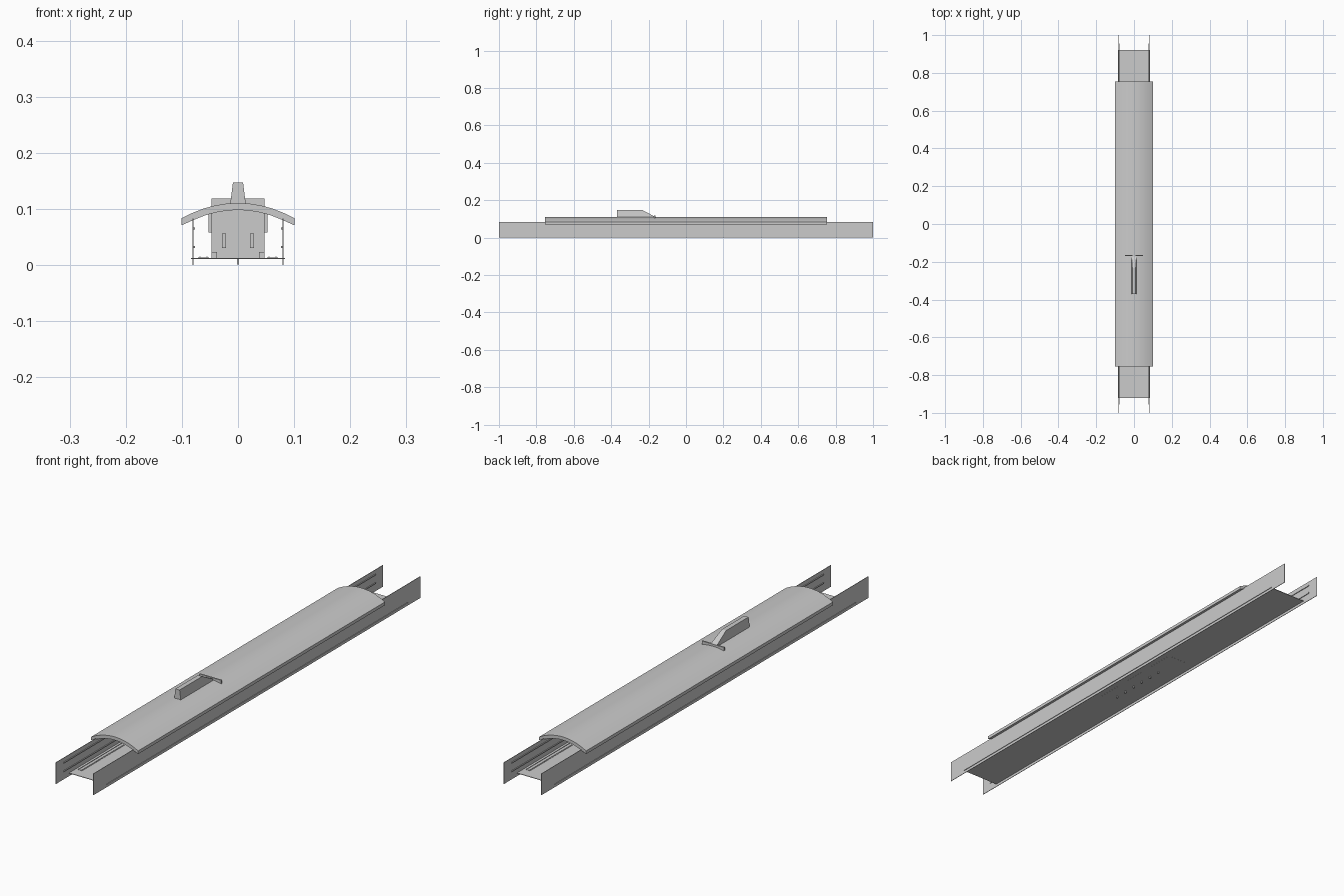
import bpy, bmesh
from mathutils import Vector

if "Cube" in bpy.data.objects:
    bpy.data.objects.remove(bpy.data.objects["Cube"])


def mesh_object(name, verts, faces):
    me = bpy.data.meshes.new(name)
    me.from_pydata(verts, [], faces)
    bm = bmesh.new()
    bm.from_mesh(me)
    bmesh.ops.recalc_face_normals(bm, faces=bm.faces)
    bm.to_mesh(me)
    bm.free()
    ob = bpy.data.objects.new(name, me)
    bpy.context.collection.objects.link(ob)
    return ob


def box(name, x0, x1, y0, y1, z0, z1):
    v = [(x, y, z) for x in (x0, x1) for y in (y0, y1) for z in (z0, z1)]
    f = [(0, 1, 3, 2), (4, 6, 7, 5), (0, 4, 5, 1), (2, 3, 7, 6), (0, 2, 6, 4), (1, 5, 7, 3)]
    return mesh_object(name, v, f)


def pair(name, x0, x1, *rest):
    box(name + "_right", x0, x1, *rest)
    box(name + "_left", -x1, -x0, *rest)


# Long side walls with inner handrails
pair("side_wall", 0.0795, 0.0815, -1, 1, 0, 0.083)
for label, z in (("lower", 0.03), ("upper", 0.063)):
    pair(label + "_wall_rail", 0.0765, 0.0795, -0.955, 0.955, z, z + 0.004)

# Floor deck, slightly wider than the walls
box("floor_deck", -0.084, 0.084, -0.92, 0.92, 0.0105, 0.0125)

# Twin rails and track beds
pair("track_bed", 0.052, 0.071, -0.88, 0.88, 0.0125, 0.0135)
for label, x in (("inner", 0.054), ("outer", 0.067)):
    pair(label + "_track_rail", x, x + 0.002, -0.88, 0.88, 0.0135, 0.0148)

# Arched roof: closed profile extruded along y
top = [(-0.1, 0.084), (-0.06, 0.101), (-0.02, 0.1095), (0.02, 0.1095), (0.06, 0.101), (0.1, 0.084)]
top = [(-0.101, 0.083), (-0.082, 0.0925), (-0.06, 0.101), (-0.041, 0.106), (-0.02, 0.1095), (0, 0.1105)]
top += [(-x, z) for x, z in reversed(top[:-1])]
low = [(x * (1 if abs(x) > 0.1 else 0.97), z - 0.0125) for x, z in reversed(top)]
prof = top + low
n = len(prof)
verts = [(x, y, z) for y in (-0.755, 0.755) for x, z in prof]
faces = [(i, (i + 1) % n, n + (i + 1) % n, n + i) for i in range(n)]
h = len(top)
for off in (0, n):
    faces += [(off + i, off + i + 1, off + n - 2 - i, off + n - 1 - i) for i in range(h - 1)]
roof = mesh_object("arched_roof", verts, faces)
bpy.context.view_layer.objects.active = roof
roof.select_set(True)
bpy.ops.object.shade_smooth_by_angle(angle=0.5)

# Roof fin: tapered ridge with a slope toward the crosswall
side = [(-0.37, 0.10, 0.015), (-0.37, 0.147, 0.009), (-0.232, 0.147, 0.009),
        (-0.172, 0.115, 0.013), (-0.172, 0.10, 0.015)]
verts = [(s * w, y, z) for s in (-1, 1) for y, z, w in side]
faces = [(0, 1, 2, 3, 4), (9, 8, 7, 6, 5)]
faces += [(i, (i + 1) % 5, 5 + (i + 1) % 5, 5 + i) for i in range(5)]
mesh_object("roof_fin", verts, faces)

# Crosswall that rises through the roof
box("crosswall", -0.047, 0.047, -0.17, -0.164, 0.0125, 0.118)

# Central hall under the roof
box("upper_hall", -0.053, 0.053, -0.16, 0.262, 0.058, 0.1)
box("lower_hall", -0.046, 0.046, -0.16, 0.265, 0.0102, 0.058)
pair("hall_column", 0.0215, 0.0285, -0.178, -0.17, 0.03, 0.056)
pair("hall_step", 0.037, 0.047, -0.18, -0.17, 0.0125, 0.023)

# Row of small posts under the floor
for i in range(6):
    y = -0.1 + i * 0.049
    box(f"floor_post_{i}", -0.002, 0.002, y - 0.003, y + 0.003, 0.001, 0.0125)
